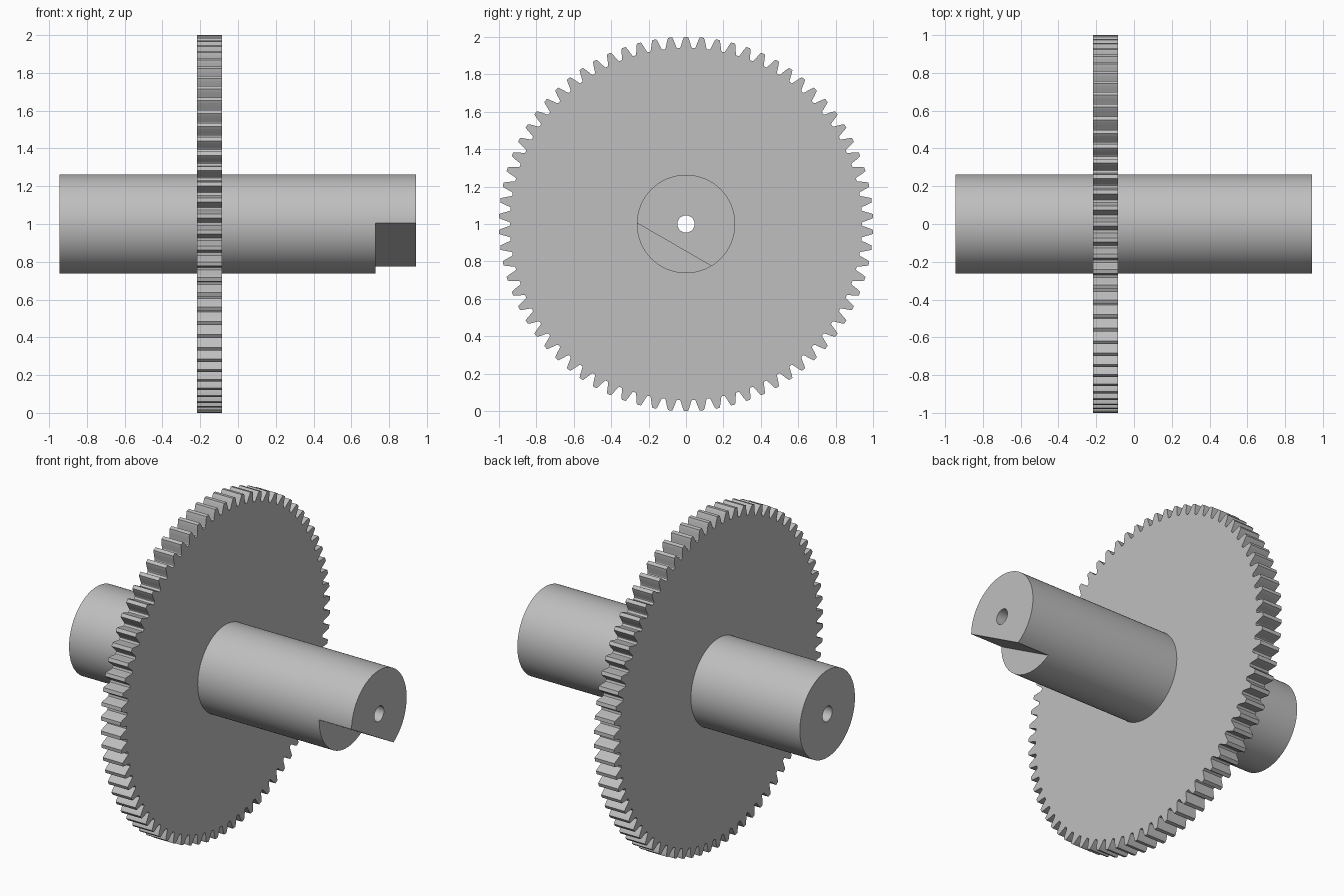
import bpy, bmesh
from math import sin, cos, pi, radians
from mathutils import Matrix, Vector

if "Cube" in bpy.data.objects:
    bpy.data.objects.remove(bpy.data.objects["Cube"])

steel = bpy.data.materials.new("plain grey")
steel.use_nodes = True
grey = (0.52, 0.52, 0.52, 1)
steel.diffuse_color = grey
steel.node_tree.nodes["Principled BSDF"].inputs["Base Color"].default_value = grey

AXIS = Vector((0, 0, 1))      # axle runs along x at this height
TEETH = 74
MODULE = 2 / (TEETH + 2)
SHAFT_R, BORE_R = 0.263, 0.046


def finish(name, bm):
    bmesh.ops.recalc_face_normals(bm, faces=bm.faces)
    mesh = bpy.data.meshes.new(name)
    bm.to_mesh(mesh)
    bm.free()
    mesh.materials.append(steel)
    obj = bpy.data.objects.new(name, mesh)
    bpy.context.collection.objects.link(obj)
    return obj


def select(obj):
    bpy.ops.object.select_all(action='DESELECT')
    obj.select_set(True)
    bpy.context.view_layer.objects.active = obj


def gear_wheel(x0, x1):
    # Half tooth: (radial offset from pitch circle, half width), in modules
    flank = [(-1.25, 1.3), (-1.1, 1.16), (-0.5, 0.95), (0, 0.785), (0.5, 0.61), (1, 0.4)]
    tooth = [(r, -w) for r, w in flank] + [(r, w) for r, w in reversed(flank)]
    bm = bmesh.new()
    rings = []
    for i in range(TEETH):
        for dr, w in tooth:
            r = 1 + (dr - 1) * MODULE
            a = 2 * pi * i / TEETH + w * MODULE / (1 - MODULE)
            d = Vector((0, sin(a), cos(a)))
            hub = d * (SHAFT_R - 0.02)
            rings.append([bm.verts.new(AXIS + p + Vector((x, 0, 0)))
                          for p, x in ((hub, x0), (d * r, x0), (d * r, x1), (hub, x1))])
    for a, b in zip(rings, rings[1:] + rings[:1]):
        for k in range(4):
            j = (k + 1) % 4
            bm.faces.new((a[k], b[k], b[j], a[j]))
    return finish("gear_wheel", bm)


def hollow_shaft(x0, x1):
    bm = bmesh.new()
    ring = [bm.verts.new(AXIS + Vector((x, 0, r)))
            for x, r in ((x0, BORE_R), (x0, SHAFT_R), (x1, SHAFT_R), (x1, BORE_R))]
    edges = [bm.edges.new((ring[k], ring[(k + 1) % 4])) for k in range(4)]
    bmesh.ops.spin(bm, geom=ring + edges, cent=AXIS, axis=(1, 0, 0),
                   angle=2 * pi, steps=128)
    bmesh.ops.remove_doubles(bm, verts=bm.verts, dist=0.0001)
    return finish("hollow_shaft", bm)


gear = gear_wheel(-0.217, -0.085)
shaft = hollow_shaft(-0.945, 0.943)

# Slanted flat cut into the left end of the shaft
bm = bmesh.new()
bmesh.ops.create_cube(bm, size=1, matrix=Matrix.Translation(AXIS)
                      @ Matrix.Rotation(radians(-30), 4, 'X')
                      @ Matrix.Translation((0.727 + 0.5, 0, -0.1265 - 0.5)))
cutter = finish("flat_cutter", bm)
cutter.hide_render = True
cut = shaft.modifiers.new("flat", 'BOOLEAN')
cut.operation = 'DIFFERENCE'
cut.solver = 'EXACT'
cut.object = cutter
select(shaft)
bpy.ops.object.modifier_apply(modifier=cut.name)
bpy.data.objects.remove(cutter)

# Round surfaces smooth, edges and teeth crisp
select(shaft)
bpy.ops.object.shade_smooth_by_angle(angle=radians(20))
